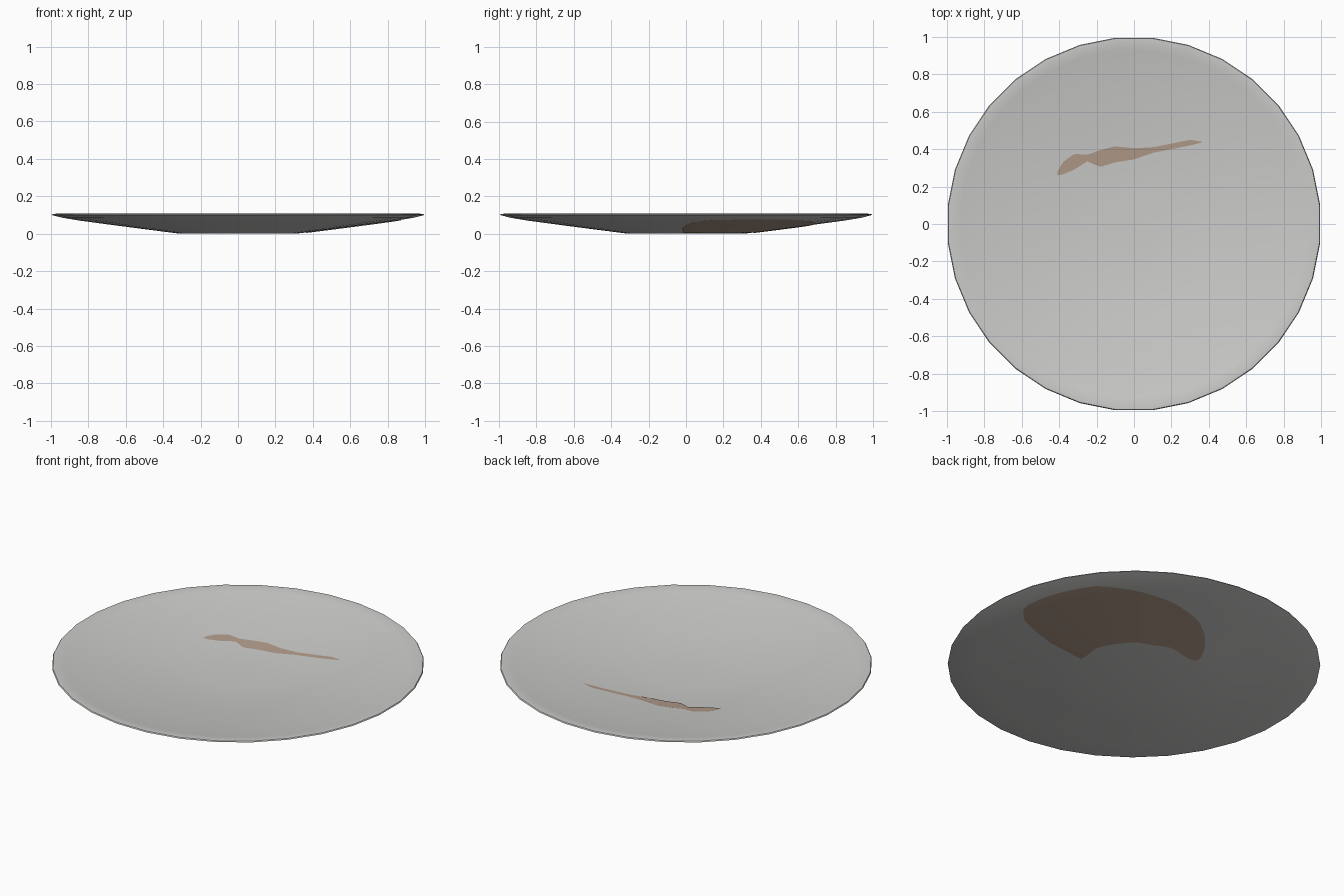
import bpy, bmesh, math

if "Cube" in bpy.data.objects:
    bpy.data.objects.remove(bpy.data.objects["Cube"])

SIDES = 32


def material(name, rgb):
    m = bpy.data.materials.new(name)
    m.diffuse_color = (*rgb, 1)
    m.use_nodes = True
    m.node_tree.nodes["Principled BSDF"].inputs["Base Color"].default_value = m.diffuse_color
    return m


GREY = material("pale grey ceramic", (0.60, 0.60, 0.59))
BROWN = material("brown sauce", (0.45, 0.335, 0.26))

# Plate profiles as (radius, height), centre outwards
OUTER = [(0.31, 0), (0.50, 0.024), (0.70, 0.050), (0.85, 0.070), (0.94, 0.085), (1.0, 0.100)]
INNER = [(0.15, 0.021), (0.31, 0.026), (0.50, 0.043), (0.70, 0.066), (0.85, 0.086), (0.93, 0.099), (0.975, 0.107)]


def interp(rows, t):
    """Piecewise linear lookup: first column gives t, the rest is returned."""
    t = max(rows[0][0], min(rows[-1][0], t))
    for a, b in zip(rows, rows[1:]):
        if t <= b[0]:
            f = (t - a[0]) / (b[0] - a[0])
            return [p + (q - p) * f for p, q in zip(a[1:], b[1:])]


def finish(name, bm, mat):
    me = bpy.data.meshes.new(name)
    bm.to_mesh(me)
    bm.free()
    ob = bpy.data.objects.new(name, me)
    bpy.context.collection.objects.link(ob)
    me.materials.append(mat)
    bpy.ops.object.select_all(action='DESELECT')
    ob.select_set(True)
    bpy.context.view_layer.objects.active = ob
    bpy.ops.object.shade_smooth_by_angle(angle=math.radians(40))
    return ob


# Plate: one closed turned shell
bm = bmesh.new()
profile = OUTER + [(0.996, 0.106)] + INNER[::-1]
rings = []
for r, z in profile:
    angles = [(i + 0.5) * math.tau / SIDES for i in range(SIDES)]
    rings.append([bm.verts.new((r * math.cos(a), r * math.sin(a), z)) for a in angles])
for lo, hi in zip(rings, rings[1:]):
    for i in range(SIDES):
        j = (i + 1) % SIDES
        bm.faces.new((lo[i], lo[j], hi[j], hi[i]))
bm.faces.new(rings[0][::-1])
bm.faces.new(rings[-1])
bmesh.ops.recalc_face_normals(bm, faces=bm.faces)
finish("plate", bm, GREY)


def sauce(name, rows, to_xy, surface, offset, up, n=48, m=14):
    """Thin patch hugging a plate surface; rows are (t, near edge, far edge)."""
    bm = bmesh.new()
    t0, t1 = rows[0][0], rows[-1][0]
    grid = []
    for i in range(n + 1):
        t = t0 + (t1 - t0) * i / n
        a, b = interp(rows, t)
        line = []
        for k in range(m + 1):
            x, y = to_xy(t, a + (b - a) * k / m)
            z = interp(surface, math.hypot(x, y))[0] + offset
            line.append(bm.verts.new((x, y, z)))
        grid.append(line)
    for p, q in zip(grid, grid[1:]):
        for k in range(m):
            f = bm.faces.new((p[k], q[k], q[k + 1], p[k + 1]))
            f.normal_update()
            if (f.normal.z > 0) != up:
                f.normal_flip()
    finish(name, bm, BROWN)


# Sauce patch on the underside: (degrees, inner radius, outer radius)
under = [(-2, .36, .57), (2, .36, .79), (8, .365, .885), (19, .39, .90), (37, .39, .905),
         (52, .395, .84), (65, .38, .77), (81, .39, .665), (95, .37, .54), (104, .37, .46), (109, .385, .41)]
sauce("sauce_underside", under,
      lambda d, r: (r * math.cos(math.radians(d)), r * math.sin(math.radians(d))),
      OUTER, -0.003, False)

# Sauce streak on top: (x, lower y, upper y)
streak = [(-.41, .26, .28), (-.38, .265, .33), (-.32, .29, .375), (-.25, .335, .37), (-.18, .305, .395),
          (-.1, .33, .415), (0, .345, .405), (.1, .38, .41), (.2, .40, .43), (.3, .42, .45), (.36, .435, .44)]
sauce("sauce_streak", streak, lambda x, y: (x, y), INNER, 0.003, True, m=6)
